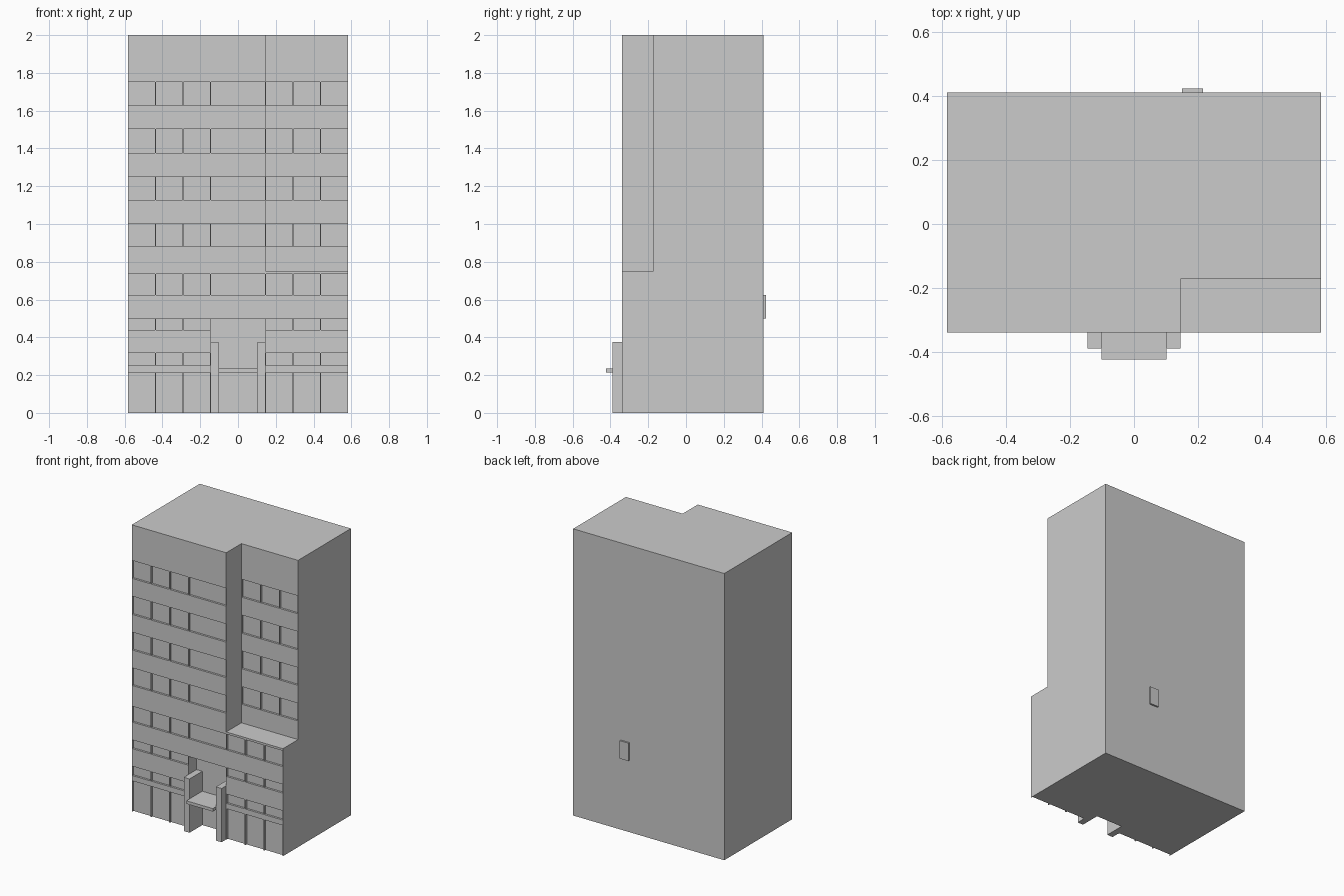
import bpy
import bmesh

if "Cube" in bpy.data.objects:
    bpy.data.objects.remove(bpy.data.objects["Cube"])

P = 0.1458            # window bay pitch
W = 4 * P             # half width of the building
FRONT, BACK = -0.338, 0.411
WING = -0.171         # set-back facade of the upper right wing
DEPTH, GAP = 0.014, 0.003


def boxes(name, items):
    """One object made of axis-aligned boxes (x0, x1, y0, y1, z0, z1)."""
    bm = bmesh.new()
    for x0, x1, y0, y1, z0, z1 in items:
        vs = bmesh.ops.create_cube(bm, size=1)["verts"]
        for v in vs:
            v.co.x = x1 if v.co.x > 0 else x0
            v.co.y = y1 if v.co.y > 0 else y0
            v.co.z = z1 if v.co.z > 0 else z0
    me = bpy.data.meshes.new(name)
    bm.to_mesh(me)
    bm.free()
    ob = bpy.data.objects.new(name, me)
    bpy.context.collection.objects.link(ob)
    return ob


def cut(target, items):
    """Subtract boxes from the target and remove the cutter."""
    cutter = boxes("cutter", items)
    cutter.hide_render = True
    mod = target.modifiers.new("cut", 'BOOLEAN')
    mod.operation = 'DIFFERENCE'
    mod.solver = 'EXACT'
    mod.object = cutter
    bpy.context.view_layer.objects.active = target
    bpy.ops.object.modifier_apply(modifier=mod.name)
    bpy.data.objects.remove(cutter)


def pane(a, b, y, z0, z1):
    """Window recess between bay lines a and b in the facade at y."""
    return (a * P + GAP, b * P - GAP, y - 0.02, y + DEPTH, z0, z1)


# Main block with the set-back upper right wing
building = boxes("building", [(-W, W, FRONT, BACK, 0, 2)])
cut(building, [(P, W + 0.1, FRONT - 0.1, WING, 0.75, 2.1)])

left = [(-4, -3), (-3, -2), (-2, -1)]
right = [(1, 2), (2, 3), (3, 4)]
centre = [(-1, 1)]
recesses = []

# Upper floors: tower and wing
for z0, z1 in [(0.88, 1.003), (1.128, 1.252), (1.376, 1.503), (1.627, 1.752)]:
    recesses += [pane(a, b, FRONT, z0, z1) for a, b in left + centre]
    recesses += [pane(a, b, WING, z0, z1) for a, b in right]

# Full-width floor above the entrance
recesses += [pane(a, b, FRONT, 0.625, 0.735) for a, b in left + centre + right]

# Lower floors and shop fronts on both sides of the entrance
for z0, z1 in [(-0.05, 0.215), (0.252, 0.317), (0.44, 0.501)]:
    recesses += [pane(a, b, FRONT, z0, z1) for a, b in left + right]

# Deep entrance recess
ENTRY = FRONT + 0.09
recesses.append((-P, P, FRONT - 0.02, ENTRY, -0.05, 0.501))
cut(building, recesses)

# Entrance pillars
for side, s in (("left", -1), ("right", 1)):
    x0, x1 = sorted((s * 0.102, s * P))
    boxes(side + "_entrance_pillar", [(x0, x1, -0.389, ENTRY, 0, 0.375)])

# Canopy between the pillars
boxes("entrance_canopy", [(-0.102, 0.102, -0.423, ENTRY, 0.215, 0.236)])

# Small box on the rear wall
boxes("rear_wall_box", [(0.149, 0.216, BACK, 0.423, 0.5, 0.625)])
